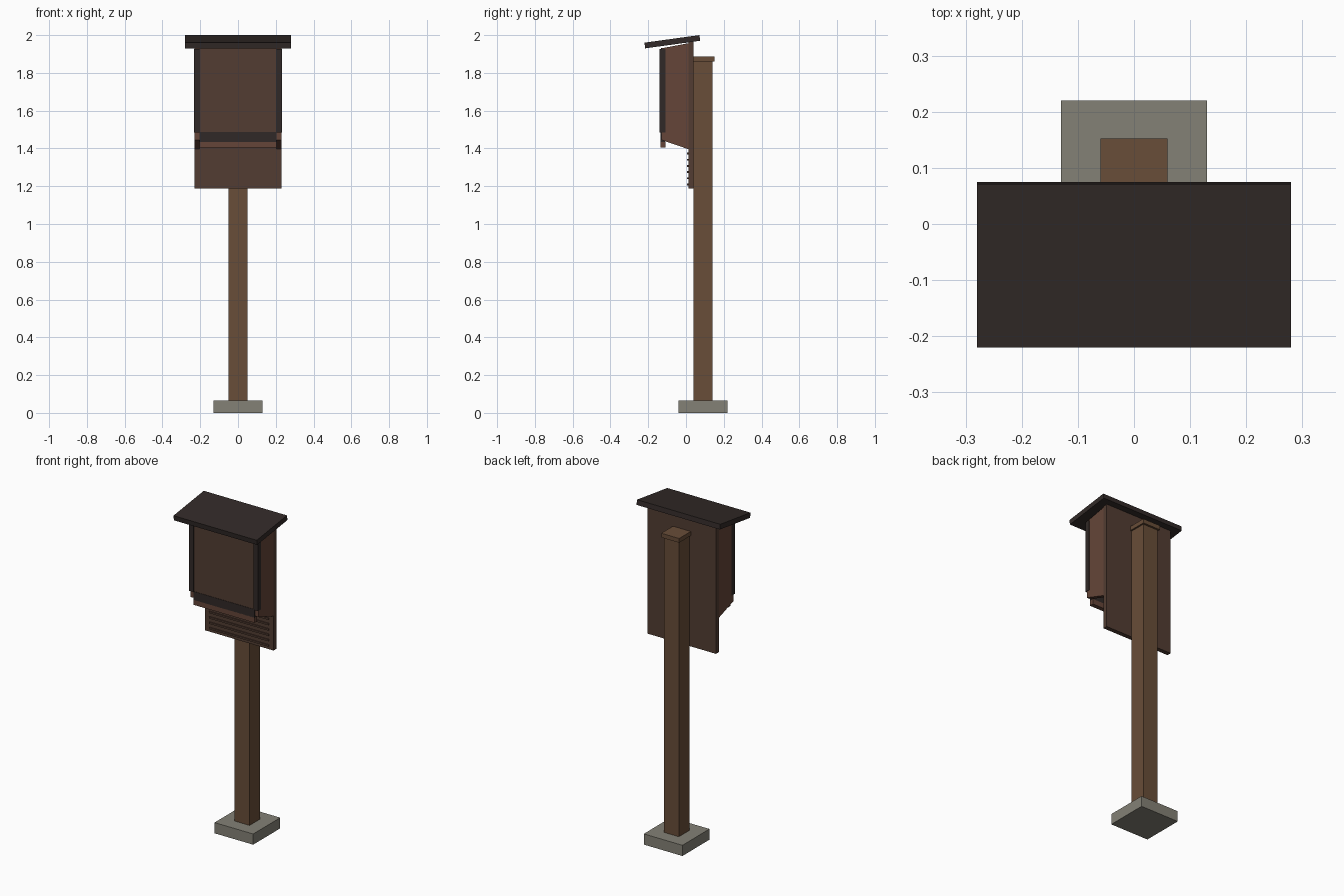
import bpy, bmesh

if "Cube" in bpy.data.objects:
    bpy.data.objects.remove(bpy.data.objects["Cube"])


def material(name, rgb):
    m = bpy.data.materials.new(name)
    m.diffuse_color = (*rgb, 1)
    m.use_nodes = True
    m.node_tree.nodes["Principled BSDF"].inputs["Base Color"].default_value = m.diffuse_color
    return m


WOOD = material("board_brown", (0.085, 0.046, 0.032))
POST = material("post_brown", (0.14, 0.075, 0.04))
LIP = material("lip_brown", (0.13, 0.06, 0.04))
DARK = material("dark_trim", (0.03, 0.022, 0.02))
ROOF = material("roof_dark", (0.032, 0.023, 0.021))
STONE = material("concrete", (0.23, 0.22, 0.18))


def prism(name, x0, x1, profile, mat):
    """Extrude a (y, z) outline from x0 to x1."""
    bm = bmesh.new()
    face = bm.faces.new([bm.verts.new((x0, y, z)) for y, z in profile])
    ext = bmesh.ops.extrude_face_region(bm, geom=[face])
    moved = [v for v in ext["geom"] if isinstance(v, bmesh.types.BMVert)]
    bmesh.ops.translate(bm, verts=moved, vec=(x1 - x0, 0, 0))
    bmesh.ops.recalc_face_normals(bm, faces=bm.faces)
    me = bpy.data.meshes.new(name)
    bm.to_mesh(me)
    bm.free()
    me.materials.append(mat)
    ob = bpy.data.objects.new(name, me)
    bpy.context.collection.objects.link(ob)
    return ob


def box(name, x, y, z, mat):
    return prism(name, x[0], x[1],
                 [(y[0], z[0]), (y[1], z[0]), (y[1], z[1]), (y[0], z[1])], mat)


# Footing, post and post cap
box("footing", (-0.13, 0.13), (-0.04, 0.22), (0, 0.065), STONE)
box("post", (-0.05, 0.05), (0.04, 0.14), (0.06, 1.862), POST)
box("post_cap", (-0.06, 0.06), (0.04, 0.152), (1.86, 1.886), POST)

# Back board, with the landing area below the box
prism("back_board", -0.23, 0.23,
      [(0.013, 1.187), (0.04, 1.187), (0.04, 1.966), (0.013, 1.962)], WOOD)
for i in range(7):
    z = 1.205 + i * 0.0325
    box(f"landing_rib_{i + 1}", (-0.2, 0.2), (0.006, 0.014), (z, z + 0.01), WOOD)

# Sloped side panels and front corner strips
for side, s in (("left", -1), ("right", 1)):
    xs = sorted((s * 0.205, s * 0.23))
    prism(f"{side}_side", *xs,
          [(-0.13, 1.445), (0.013, 1.396), (0.013, 1.957), (-0.13, 1.93)], LIP)
    xs = sorted((s * 0.202, s * 0.232))
    box(f"{side}_corner_strip", xs, (-0.139, -0.108), (1.485, 1.927), DARK)

# Three front boards with narrow seams
for i in range(3):
    x = -0.205 + i * 0.1375
    box(f"front_board_{i + 1}", (x, x + 0.135), (-0.132, -0.112), (1.48, 1.932), WOOD)

# Dark rail and entry lip under the front boards
box("front_rail", (-0.205, 0.205), (-0.134, -0.112), (1.435, 1.486), DARK)
box("entry_lip", (-0.205, 0.205), (-0.134, -0.108), (1.405, 1.437), LIP)

# Inner partition between the chambers
box("inner_partition", (-0.205, 0.205), (-0.055, -0.043), (1.47, 1.9), WOOD)

# Tilted roof slab
prism("roof", -0.28, 0.28,
      [(-0.216, 1.93), (0.075, 1.97), (0.071, 2.0), (-0.22, 1.96)], ROOF)
